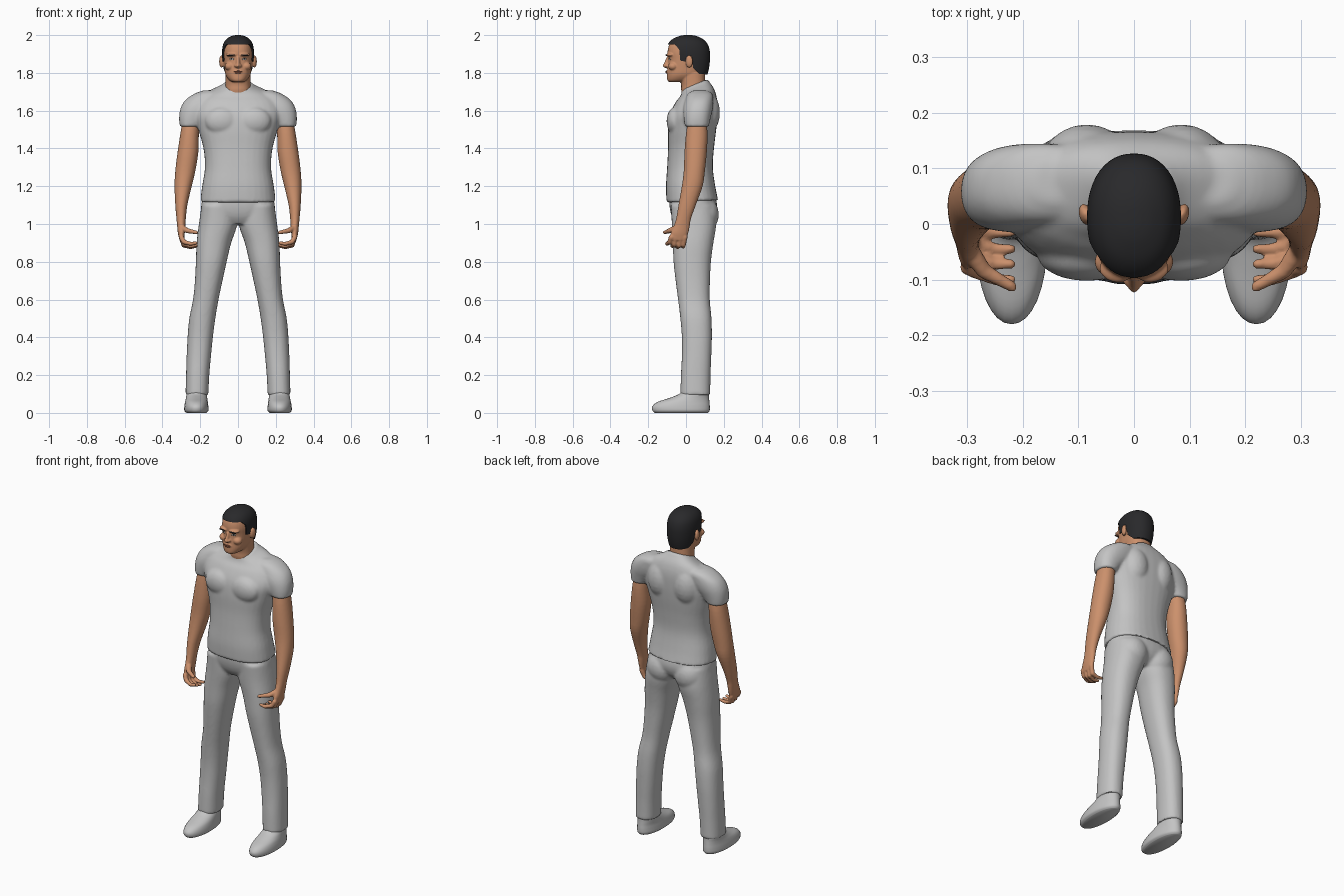
import bpy, bmesh, math
from mathutils import Vector, Matrix

cube = bpy.data.objects.get("Cube")
if cube:
    bpy.data.objects.remove(cube)


def material(name, *rgb):
    m = bpy.data.materials.new(name)
    m.use_nodes = True
    m.diffuse_color = (*rgb, 1)
    m.node_tree.nodes["Principled BSDF"].inputs["Base Color"].default_value = (*rgb, 1)
    return m


cloth = material("light_grey_cloth", .55, .55, .55)
skin = material("tan_skin", .6, .28, .15)
lip = material("brown_lip", .36, .13, .075)
dark = material("black_hair", .022, .022, .024)
white = material("eye_white", .55, .5, .45)


def sym(z, w, front, back, tilt=0):
    """Section centred on x = 0."""
    return (z, -w, w, front, back, tilt)


def loft(bm, sections, n=2.3, segs=32, steps=4):
    """Skin superellipse rings (z, x0, x1, y0, y1, tilt) with a smooth spline between."""
    s = [Vector((*c, 0)[:6]) for c in sections]
    s = [s[0]] + s + [s[-1]]
    rows = []
    for a, b, c, d in zip(s, s[1:], s[2:], s[3:]):
        for k in range(steps):
            t = k / steps
            rows.append(b + (c - a) * t / 2 + (a * 2 - b * 5 + c * 4 - d) * t * t / 2
                        + (b * 3 - a - c * 3 + d) * t ** 3 / 2)
    rows.append(s[-1])
    rings = []
    for z, x0, x1, y0, y1, tilt in rows:
        ring = []
        for k in range(segs):
            a = math.tau * k / segs
            u, v = [math.copysign(abs(f) ** (2 / n), f) for f in (math.cos(a), math.sin(a))]
            y = v * (y1 - y0) / 2
            ring.append(bm.verts.new(((x0 + x1 + u * (x1 - x0)) / 2, (y0 + y1) / 2 + y, z + tilt * y)))
        rings.append(ring)
    faces = [bm.faces.new(rings[0]), bm.faces.new(rings[-1])]
    for lo, hi in zip(rings, rings[1:]):
        for k in range(segs):
            j = (k + 1) % segs
            faces.append(bm.faces.new((lo[k], lo[j], hi[j], hi[k])))
    bmesh.ops.recalc_face_normals(bm, faces=faces)


def blob(bm, centre, radii, turn=0, roll=0):
    m = (Matrix.Translation(centre) @ Matrix.Rotation(turn, 4, 'Z')
         @ Matrix.Rotation(roll, 4, 'Y') @ Matrix.Diagonal((*radii, 1)))
    bmesh.ops.create_icosphere(bm, subdivisions=3, radius=1, matrix=m)


def chain(bm, points, r0, r1):
    """Tapered finger made of overlapping balls."""
    pts, k = [Vector(p) for p in points], 8
    total = k * (len(pts) - 1)
    for i in range(total + 1):
        j = min(i // k, len(pts) - 2)
        r = r0 + (r1 - r0) * i / total
        blob(bm, pts[j].lerp(pts[j + 1], i / k - j), (r, r, r))


def mirror(bm):
    """Add a copy of everything on the other side of x = 0."""
    new = bmesh.ops.duplicate(bm, geom=bm.verts[:] + bm.edges[:] + bm.faces[:])["geom"]
    for v in new:
        if isinstance(v, bmesh.types.BMVert):
            v.co.x *= -1
    bmesh.ops.reverse_faces(bm, faces=[f for f in new if isinstance(f, bmesh.types.BMFace)])


def finish(name, bm, mat, voxel=0, smooth=0, cutter=None):
    """Turn the bmesh into an object; voxel fuses its overlapping pieces."""
    me = bpy.data.meshes.new(name)
    bm.to_mesh(me)
    ob = bpy.data.objects.new(name, me)
    bpy.context.collection.objects.link(ob)
    if voxel:
        r = ob.modifiers.new("fuse", 'REMESH')
        r.mode, r.voxel_size = 'VOXEL', voxel
    if smooth:
        m = ob.modifiers.new("relax", 'SMOOTH')
        m.iterations = smooth
    if cutter:
        b = ob.modifiers.new("trim", 'BOOLEAN')
        b.operation, b.object, b.solver = 'INTERSECT', cutter, 'EXACT'
    baked = bpy.data.meshes.new_from_object(ob.evaluated_get(bpy.context.evaluated_depsgraph_get()))
    ob.modifiers.clear()
    ob.data = baked
    baked.name = name
    baked.materials.clear()
    baked.materials.append(mat)
    bpy.ops.object.select_all(action='DESELECT')
    ob.select_set(True)
    bpy.context.view_layer.objects.active = ob
    bpy.ops.object.shade_smooth_by_angle(angle=math.radians(50))
    return ob


# Shirt: sleeves, chest and shoulder blades mirrored, then the trunk
bm = bmesh.new()
loft(bm, [(1.515, .2, .308, -.005, .12), (1.56, .16, .312, -.012, .13), (1.61, .1, .305, -.015, .142),
          (1.655, .07, .28, -.005, .145), (1.69, .07, .23, .01, .14), (1.708, .09, .18, .04, .11)])
blob(bm, (.085, -.055, 1.545), (.09, .048, .075))
blob(bm, (.085, .1, 1.59), (.085, .08, .12))
mirror(bm)
loft(bm, [sym(1.12, .2, -.103, .17, .05), sym(1.2, .19, -.106, .155), sym(1.3, .175, -.1, .142),
          sym(1.4, .183, -.095, .148), sym(1.5, .21, -.095, .16), sym(1.58, .23, -.085, .166),
          sym(1.65, .21, -.055, .165, .05), sym(1.695, .165, -.03, .15, .2),
          sym(1.725, .095, -.022, .125, .35), sym(1.74, .072, -.02, .115, .4)], n=2.4)
finish("shirt", bm, cloth, .008, 5)

# Trousers: legs and seat mirrored, then the hips
bm = bmesh.new()
loft(bm, [(.095, .157, .278, -.03, .128), (.2, .152, .275, -.027, .13), (.3, .143, .272, -.022, .134),
          (.4, .133, .267, -.022, .137), (.5, .12, .258, -.03, .135), (.6, .103, .238, -.042, .126),
          (.7, .082, .228, -.055, .127), (.8, .06, .223, -.066, .132), (.9, .036, .219, -.07, .145),
          (1, .004, .207, -.075, .16), (1.1, .01, .193, -.08, .15)])
blob(bm, (.09, .095, 1.05), (.09, .079, .095))
mirror(bm)
loft(bm, [sym(1.0, .1, -.05, .11), sym(1.04, .185, -.075, .15), sym(1.1, .195, -.088, .165),
          sym(1.18, .175, -.085, .145)])
finish("trousers", bm, cloth, .008, 5)

# Shoes
bm = bmesh.new()
loft(bm, [(0, .168, .273, -.165, .115), (.012, .157, .284, -.178, .125), (.035, .157, .284, -.178, .126),
          (.058, .16, .28, -.15, .124), (.08, .163, .275, -.085, .122), (.105, .167, .272, -.03, .12),
          (.15, .175, .265, -.01, .11)], n=2.1)
mirror(bm)
finish("shoes", bm, cloth)

# Arms with palm, curled fingers and thumb
for side, flip in (("left", 1), ("right", -1)):
    bm = bmesh.new()
    loft(bm, [(.915, .285, .31, -.08, .0), (.95, .282, .318, -.082, .012), (.99, .279, .322, -.065, .02),
              (1.03, .276, .326, -.052, .027), (1.1, .268, .332, -.04, .052), (1.2, .245, .336, -.022, .088),
              (1.28, .226, .332, -.012, .1), (1.38, .21, .32, -.008, .11), (1.48, .207, .305, .0, .114),
              (1.57, .2, .29, .015, .105)], n=2.1)
    for y, z, tip in ((-.078, .905, -.1), (-.053, .893, -.072), (-.028, .887, -.045), (-.005, .89, -.015)):
        chain(bm, [(.3, y, .93), (.287, y - .008, z), (.25, tip, z - .01), (.222, tip, z - .005)], .014, .009)
    chain(bm, [(.298, -.045, .98), (.27, -.085, .965), (.22, -.113, .955)], .018, .01)
    if flip < 0:
        bmesh.ops.scale(bm, verts=bm.verts, vec=(-1, 1, 1))
        bmesh.ops.reverse_faces(bm, faces=bm.faces)
    finish(side + "_arm", bm, skin, .005, 3)

# Head, neck, ears and nose
bm = bmesh.new()
blob(bm, (.087, .017, 1.86), (.012, .02, .033), -.3)
blob(bm, (.034, -.085, 1.896), (.03, .02, .01), .3)
blob(bm, (.045, -.068, 1.835), (.026, .026, .022))
blob(bm, (.011, -.1, 1.838), (.01, .012, .008))
mirror(bm)
loft(bm, [sym(1.752, .028, -.09, -.01), sym(1.762, .047, -.099, .04), sym(1.79, .066, -.1, .085),
          sym(1.83, .073, -.097, .11), sym(1.87, .077, -.094, .119), sym(1.91, .078, -.098, .118),
          sym(1.95, .071, -.088, .105), sym(1.975, .053, -.063, .08), sym(1.988, .03, -.03, .05)])
loft(bm, [sym(1.62, .07, .0, .1), sym(1.7, .068, -.024, .107), sym(1.74, .066, -.026, .102),
          sym(1.8, .066, -.04, .1)])
loft(bm, [sym(1.826, .009, -.11, -.08), sym(1.836, .013, -.124, -.08), sym(1.85, .011, -.117, -.08),
          sym(1.885, .009, -.102, -.08)], n=2)
blob(bm, (0, -.09, 1.805), (.026, .016, .012))
head = finish("head", bm, skin, .004, 3)

# Hair: a larger skull trimmed by a side outline
bm = bmesh.new()
outline = [(-.2, 1.95), (-.06, 1.95), (-.036, 1.925), (-.03, 1.865), (-.004, 1.86), (.002, 1.885),
           (.03, 1.89), (.038, 1.825), (.07, 1.795), (.2, 1.785), (.2, 2.1), (-.2, 2.1)]
base = bm.faces.new([bm.verts.new((-.2, y, z)) for y, z in outline])
out = bmesh.ops.extrude_face_region(bm, geom=[base])["geom"]
bmesh.ops.translate(bm, vec=(.4, 0, 0), verts=[v for v in out if isinstance(v, bmesh.types.BMVert)])
bmesh.ops.recalc_face_normals(bm, faces=bm.faces)
cutter = finish("hair_cutter", bm, dark)
cutter.hide_render = True
bm = bmesh.new()
loft(bm, [sym(1.77, .066, -.08, .105), sym(1.8, .074, -.085, .116), sym(1.84, .08, -.09, .124),
          sym(1.88, .084, -.1, .127), sym(1.92, .084, -.104, .125), sym(1.955, .077, -.094, .113),
          sym(1.98, .06, -.07, .088), sym(1.995, .034, -.035, .056), sym(2, .012, -.008, .03)], n=2.2, segs=48)
finish("hair", bm, dark, cutter=cutter)
bpy.data.objects.remove(cutter)

# Face details laid on the head surface
bpy.context.view_layer.update()


def on_face(name, mat, x, z, radii, roll=0):
    bm = bmesh.new()
    for s in {1, -1} if x else {1}:
        hit, p, nor, _ = head.ray_cast((s * x, -1, z), (0, 1, 0))
        blob(bm, p, radii, math.atan2(nor.x, -nor.y) if x else 0, s * roll)
    finish(name, bm, mat)


on_face("eyes", white, .033, 1.873, (.013, .003, .0055))
on_face("irises", dark, .033, 1.874, (.0055, .0042, .005))
on_face("eyebrows", dark, .036, 1.894, (.021, .003, .004), .08)
on_face("upper_lip", lip, 0, 1.808, (.024, .004, .0035))
on_face("lower_lip", lip, 0, 1.801, (.019, .004, .004))
